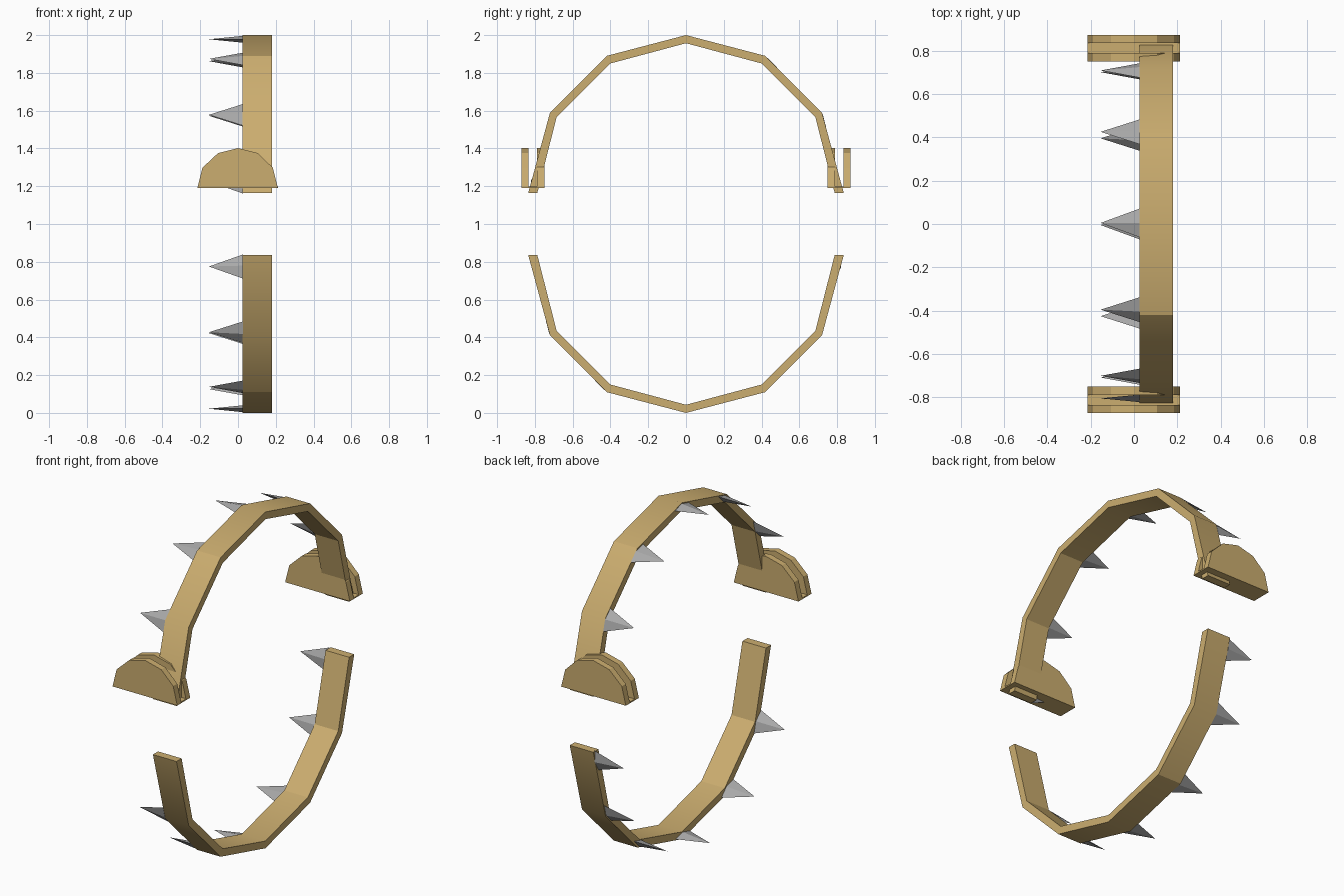
import bpy, bmesh, math
from mathutils import Matrix, Vector

if "Cube" in bpy.data.objects:
    bpy.data.objects.remove(bpy.data.objects["Cube"])


def material(name, color):
    m = bpy.data.materials.new(name)
    m.diffuse_color = (*color, 1)
    m.use_nodes = True
    m.node_tree.nodes["Principled BSDF"].inputs["Base Color"].default_value = m.diffuse_color
    return m


BRASS = material("brass", (0.60, 0.42, 0.16))
STEEL = material("steel", (0.40, 0.40, 0.40))


def add_object(name, bm, mat, smooth=False):
    bmesh.ops.recalc_face_normals(bm, faces=bm.faces)
    mesh = bpy.data.meshes.new(name)
    bm.to_mesh(mesh)
    bm.free()
    mesh.materials.append(mat)
    obj = bpy.data.objects.new(name, mesh)
    bpy.context.collection.objects.link(obj)
    if smooth:
        bpy.ops.object.select_all(action='DESELECT')
        obj.select_set(True)
        bpy.context.view_layer.objects.active = obj
        bpy.ops.object.shade_smooth_by_angle(angle=math.radians(30))
    return obj


def extrude(bm, points, offset):
    """Closed outline pushed along an offset into a solid."""
    face = bm.faces.new([bm.verts.new(p) for p in points])
    new = bmesh.ops.extrude_face_region(bm, geom=[face])["geom"]
    verts = [v for v in new if isinstance(v, bmesh.types.BMVert)]
    bmesh.ops.translate(bm, verts=verts, vec=offset)


# half turn about the x axis through the middle of the ring
CENTER = Vector((0, 0, 1))
HALF_TURN = (Matrix.Translation(CENTER) @ Matrix.Rotation(math.pi, 4, 'X')
             @ Matrix.Translation(-CENTER))

# half outlines of the jaw arch in y, z
OUTER = [(0, 2.0), (0.42, 1.89), (0.72, 1.59), (0.835, 1.165)]
INNER = [(0, 1.957), (0.40, 1.85), (0.685, 1.565), (0.787, 1.165)]

# spikes along one jaw: y, z, tilt along the arch in degrees
SPIKES = [(0.005, 1.978, 0), (0.425, 1.862, -30), (-0.395, 1.874, 30),
          (0.708, 1.573, -60), (-0.70, 1.578, 60), (-0.804, 1.225, 75)]


def make_jaw(name, turn):
    bm = bmesh.new()
    outline = [(-y, z) for y, z in OUTER[:0:-1]] + OUTER
    outline += INNER[::-1] + [(-y, z) for y, z in INNER[1:]]
    extrude(bm, [(0.025, y, z) for y, z in outline], (0.155, 0, 0))
    bm.transform(turn)
    add_object(name + "_jaw_band", bm, BRASS, smooth=True)

    # flat four-sided spikes pointing out of the band's edge
    for i, (y, z, tilt) in enumerate(SPIKES):
        bm = bmesh.new()
        tip = bm.verts.new((-0.18, 0, 0))
        base = [bm.verts.new(p) for p in
                ((0, 0.066, 0), (0, 0, 0.018), (0, -0.066, 0), (0, 0, -0.018))]
        bm.faces.new(base)
        for k in range(4):
            bm.faces.new((base[k], base[(k + 1) % 4], tip))
        bm.transform(turn @ Matrix.Translation((0.026, y, z))
                     @ Matrix.Rotation(math.radians(tilt), 4, 'X'))
        add_object(f"{name}_spike_{i + 1}", bm, STEEL)


make_jaw("upper", Matrix.Identity(4))
make_jaw("lower", HALF_TURN)

# hinge brackets: two half-round cheeks joined by a thin floor
CHEEK = [(-0.215, 1.19), (-0.188, 1.298), (-0.106, 1.375), (0, 1.402),
         (0.106, 1.375), (0.184, 1.298), (0.211, 1.19)]
for side, s in (("front", -1), ("back", 1)):
    for part, y0, y1 in (("inner", 0.75, 0.788), ("outer", 0.834, 0.872)):
        bm = bmesh.new()
        extrude(bm, [(x, s * y0, z) for x, z in CHEEK], (0, s * (y1 - y0), 0))
        add_object(f"{side}_bracket_{part}_cheek", bm, BRASS)
    bm = bmesh.new()
    extrude(bm, [(-0.215, s * 0.788, 1.19), (0.211, s * 0.788, 1.19),
                 (0.211, s * 0.834, 1.19), (-0.215, s * 0.834, 1.19)],
            (0, 0, 0.008))
    add_object(f"{side}_bracket_floor", bm, BRASS)
